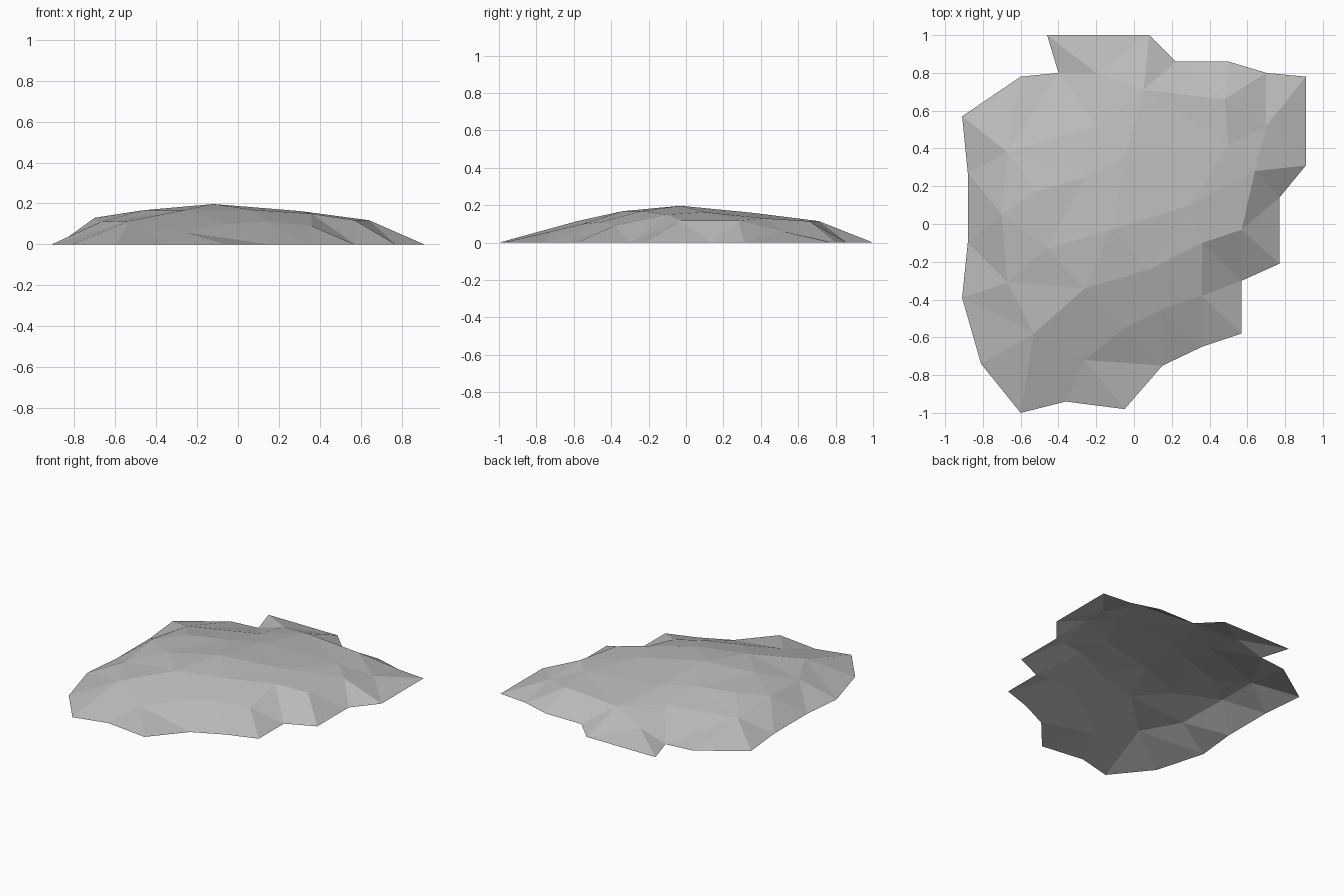
import bpy
import bmesh
from mathutils import Vector
from mathutils.geometry import delaunay_2d_cdt

default_cube = bpy.data.objects.get("Cube")
if default_cube:
    bpy.data.objects.remove(default_cube, do_unlink=True)

# Ground outline of the mound, counter-clockwise
outline = [(-.46, 1), (-.4, .8), (-.6, .78), (-.91, .57), (-.88, .27), (-.88, -.1),
           (-.91, -.39), (-.81, -.74), (-.6, -1), (-.36, -.94), (-.05, -.98),
           (.15, -.75), (.36, -.65), (.57, -.58), (.57, -.3), (.77, -.21),
           (.77, .14), (.91, .31), (.91, .78), (.7, .8), (.5, .86), (.22, .86), (.08, 1)]

# Shoulder where the slopes meet the upper surface
shoulder = [(-.67, .38, .1), (-.7, .05, .13), (-.67, -.31, .11), (-.53, -.58, .115),
            (-.26, -.34, .168), (.08, -.24, .168), (.36, -.1, .15), (.57, -.03, .118),
            (.64, .28, .118), (.5, .42, .13), (.48, .66, .115), (.05, .71, .115),
            (-.2, .52, .12)]

# Gently domed crown, and the low folds on the slopes
crown = [(-.05, .35, .16), (-.26, .25, .165), (-.52, .17, .158), (-.46, -.13, .167),
         (-.12, -.03, .197), (.3, .1, .163)]
folds = [(-.26, -.72, .06), (-.05, -.55, .1), (.15, -.45, .11), (.36, -.38, .09),
         (.7, .52, .06), (-.2, .8, .06)]


def closed_loop(start, count):
    """Edges joining consecutive points into a ring."""
    return [(start + i, start + (i + 1) % count) for i in range(count)]


def build_shell(name, points, edges, material):
    """Triangulate the points inside the outline into one flat-shaded sheet."""
    flat = [Vector(p[:2]) for p in points]
    result = delaunay_2d_cdt(flat, edges, [], 1, 0.0001)
    positions, triangles, sources = result[0], result[2], result[3]
    bm = bmesh.new()
    verts = [bm.verts.new((p.x, p.y, points[src[0]][2]))
             for p, src in zip(positions, sources)]
    for tri in triangles:
        bm.faces.new([verts[i] for i in tri])
    bm.normal_update()
    for face in bm.faces:
        face.smooth = False
        if face.normal.z < 0:
            face.normal_flip()
    mesh = bpy.data.meshes.new(name)
    bm.to_mesh(mesh)
    bm.free()
    mesh.materials.append(material)
    shell = bpy.data.objects.new(name, mesh)
    bpy.context.collection.objects.link(shell)
    return shell


# Plain grey stone
stone = bpy.data.materials.new("grey_stone")
stone.use_nodes = True
grey = (.5, .5, .5, 1)
stone.diffuse_color = grey
stone.node_tree.nodes["Principled BSDF"].inputs["Base Color"].default_value = grey

# Open-bottomed mound
ground = [(x, y, 0) for x, y in outline]
ring_edges = closed_loop(0, len(ground)) + closed_loop(len(ground), len(shoulder))
build_shell("rock_mound", ground + shoulder + crown + folds, ring_edges, stone)
